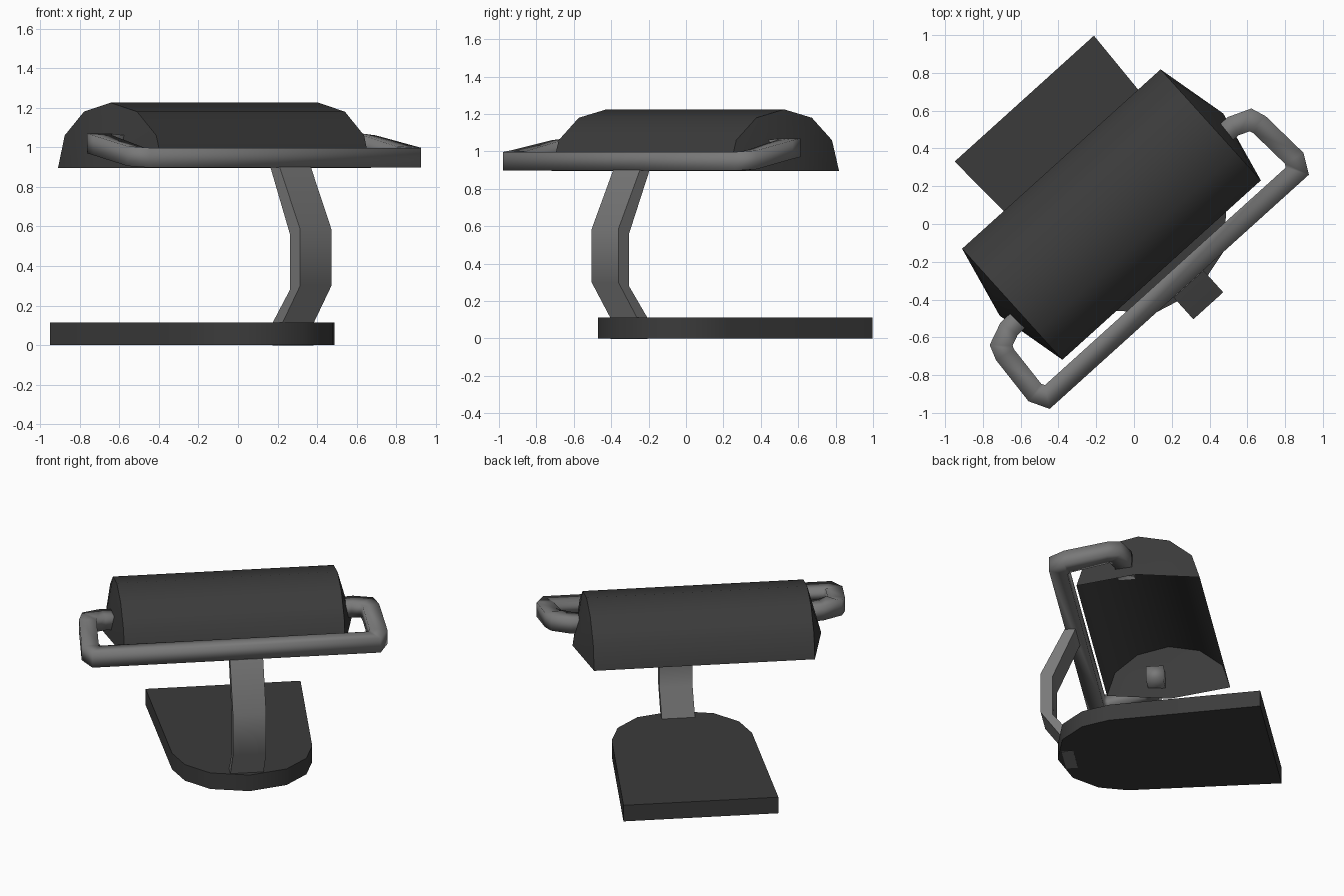
import bpy, bmesh, math
from mathutils import Matrix, Vector

if "Cube" in bpy.data.objects:
    bpy.data.objects.remove(bpy.data.objects["Cube"])

ROT = Matrix.Rotation(math.radians(42.1), 4, 'Z')   # whole lamp is turned on its foot


def material(name, value):
    m = bpy.data.materials.new(name)
    m.diffuse_color = (value, value, value, 1)
    m.use_nodes = True
    m.node_tree.nodes["Principled BSDF"].inputs["Base Color"].default_value = m.diffuse_color
    return m


DARK = material("dark grey", 0.044)
GREY = material("mid grey", 0.19)


def finish(name, bm, mat, angle):
    bmesh.ops.recalc_face_normals(bm, faces=bm.faces)
    bm.transform(ROT)
    me = bpy.data.meshes.new(name)
    bm.to_mesh(me)
    bm.free()
    ob = bpy.data.objects.new(name, me)
    bpy.context.collection.objects.link(ob)
    me.materials.append(mat)
    bpy.ops.object.select_all(action='DESELECT')
    bpy.context.view_layer.objects.active = ob
    ob.select_set(True)
    bpy.ops.object.shade_smooth_by_angle(angle=math.radians(angle))
    return ob


def prism(points, offset):
    """Closed outline extruded along a vector."""
    bm = bmesh.new()
    face = bm.faces.new([bm.verts.new(p) for p in points])
    ext = bmesh.ops.extrude_face_region(bm, geom=[face], use_keep_orig=True)
    bmesh.ops.translate(bm, vec=offset,
                        verts=[g for g in ext["geom"] if isinstance(g, bmesh.types.BMVert)])
    return bm


def tube(path, rx, rz):
    """Four-sided soft-shaded bar along a path, with mitred bends."""
    bm = bmesh.new()
    pts = [Vector(p) for p in path]
    rings = []
    for i, p in enumerate(pts):
        d0 = (p - pts[max(i - 1, 0)]).normalized()
        d1 = (pts[min(i + 1, len(pts) - 1)] - p).normalized()
        tangent = (d0 + d1).normalized()
        mitre = 1 / max(tangent.dot(d1 if d1.length else d0), 0.75)
        side = tangent.cross(Vector((0, 0, 1))).normalized() * rx * mitre
        up = Vector((0, 0, rz))
        rings.append([bm.verts.new(p + side * a + up * b)
                      for a, b in ((1, 1), (-1, 1), (-1, -1), (1, -1))])
    for a, b in zip(rings, rings[1:]):
        for k in range(4):
            n = (k + 1) % 4
            bm.faces.new((a[k], a[n], b[n], b[k]))
    bm.faces.new(rings[0])
    bm.faces.new(rings[-1])
    return bm


# base: tapered slab with a rounded front (half outline, mirrored)
half = [(0.497, 0.882), (0.45, -0.10), (0.39, -0.28), (0.245, -0.425)]
outline = half + [(0, -0.488)] + [(-x, y) for x, y in reversed(half)]
finish("base", prism([(x + 0.014, y, 0) for x, y in outline], (0, 0, 0.113)), DARK, 40)

# arm: bent flat strip rising from the base to the front rail
front = [(0.45, -0.002), (0.45, 0.11), (0.585, 0.30), (0.585, 0.585), (0.43, 0.90)]
back = [(0.36, 0.90), (0.508, 0.56), (0.508, 0.28), (0.375, 0.11), (0.375, -0.002)]
finish("arm", prism([(-0.105, -t, z) for t, z in front + back], (0.213, 0, 0)), GREY, 40)

# shade: open-bottomed arch with end caps folded outwards to a low point
SC, YC, HALF = -0.055, 0.117, 0.708
arch = [(-0.396, 0.895), (-0.345, 1.06), (-0.20, 1.18), (0, 1.225),
        (0.20, 1.18), (0.345, 1.06), (0.396, 0.895)]
bm = bmesh.new()
rings = []
for side in (-1, 1):
    ring = [bm.verts.new((SC + side * HALF, YC + y, z)) for y, z in arch]
    tip = bm.verts.new((SC + side * (HALF + 0.09), YC, 0.895))
    for a, b in zip(ring, ring[1:]):
        bm.faces.new((a, b, tip))
    rings.append(ring)
for i in range(len(arch) - 1):
    bm.faces.new((rings[0][i], rings[0][i + 1], rings[1][i + 1], rings[1][i]))
finish("shade", bm, DARK, 40)

# rail: bar running along the front and hooking into both shade ends
hook = [(0.64, 0.035, 1.005), (0.80, 0.032, 1.015), (0.89, -0.005, 1.02),
        (0.908, -0.055, 1.01), (0.925, -0.31, 0.955), (0.892, -0.372, 0.947)]
path = [(x - 0.0625, y, z) for x, y, z in hook + [(-x, y, z) for x, y, z in reversed(hook)]]
finish("rail", tube(path, 0.055, 0.05), GREY, 180)
